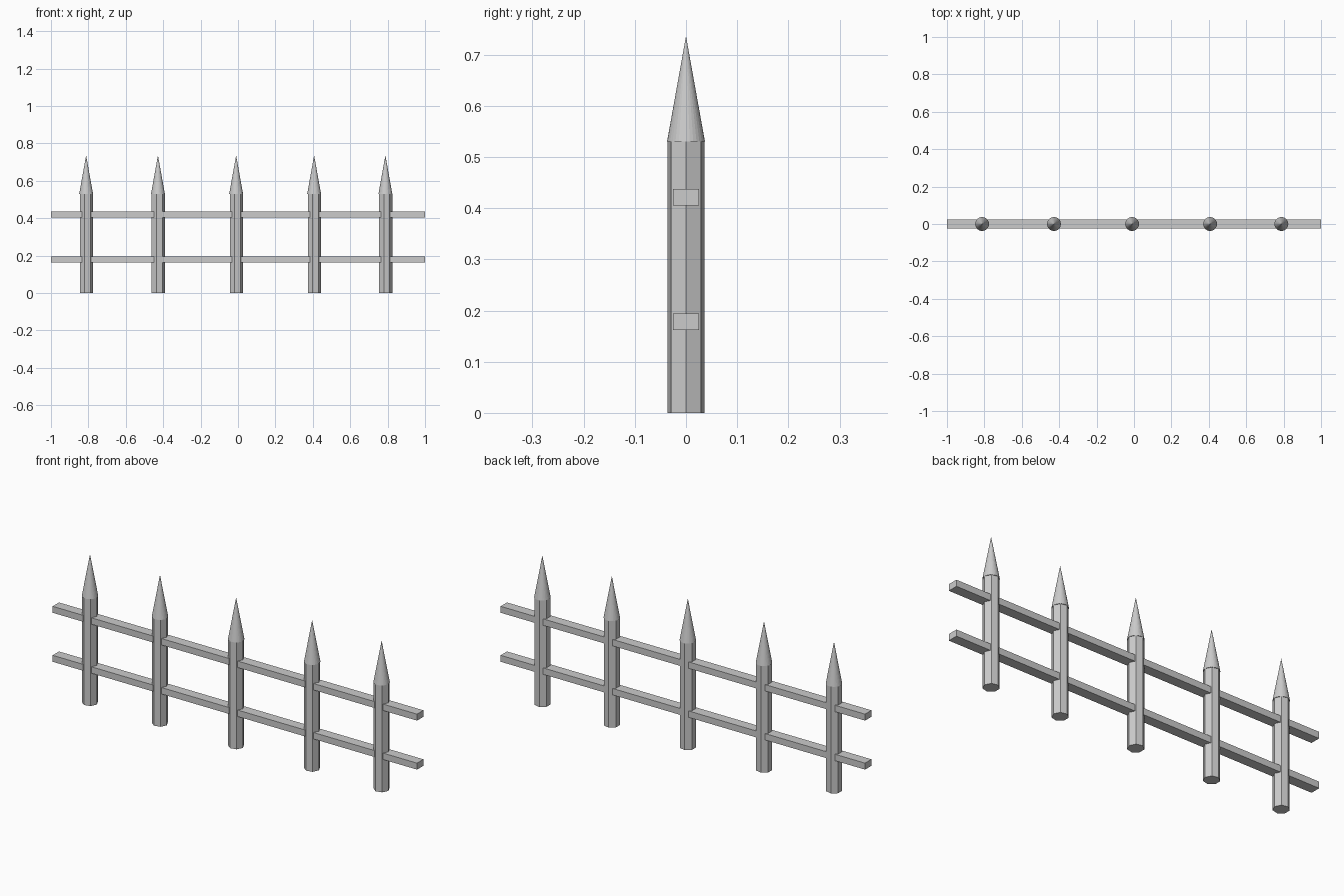
import bpy, bmesh, math
from mathutils import Matrix, Vector

if "Cube" in bpy.data.objects:
    bpy.data.objects.remove(bpy.data.objects["Cube"])

R = 0.037
SHAFT_TOP, TIP = 0.53, 0.736


def cone(name, sides, r1, r2, z0, z1, x, smooth=False):
    bm = bmesh.new()
    # first corner points towards +x
    turn = Matrix.Rotation(-math.pi / 2, 4, 'Z')
    place = Matrix.Translation((x, 0, (z0 + z1) / 2)) @ turn
    bmesh.ops.create_cone(bm, cap_ends=True, segments=sides, radius1=r1,
                          radius2=r2, depth=z1 - z0, matrix=place)
    bmesh.ops.remove_doubles(bm, verts=bm.verts, dist=1e-5)
    for f in bm.faces:
        f.smooth = smooth and len(f.verts) < 5
    me = bpy.data.meshes.new(name)
    bm.to_mesh(me)
    bm.free()
    ob = bpy.data.objects.new(name, me)
    bpy.context.collection.objects.link(ob)
    return ob


def rail(name, z):
    bpy.ops.mesh.primitive_cube_add(size=1, location=(0, 0, z))
    ob = bpy.context.object
    ob.name = name
    ob.scale = (2.0, 0.05, 0.032)


# seven-sided posts with round pointed tips
for i, x in enumerate((-0.812, -0.428, -0.01, 0.407, 0.788)):
    cone(f"post_{i + 1}", 7, R, R, 0, SHAFT_TOP, x)
    cone(f"post_tip_{i + 1}", 32, R, 0, SHAFT_TOP, TIP, x)

# horizontal rails
rail("lower_rail", 0.178)
rail("upper_rail", 0.421)
